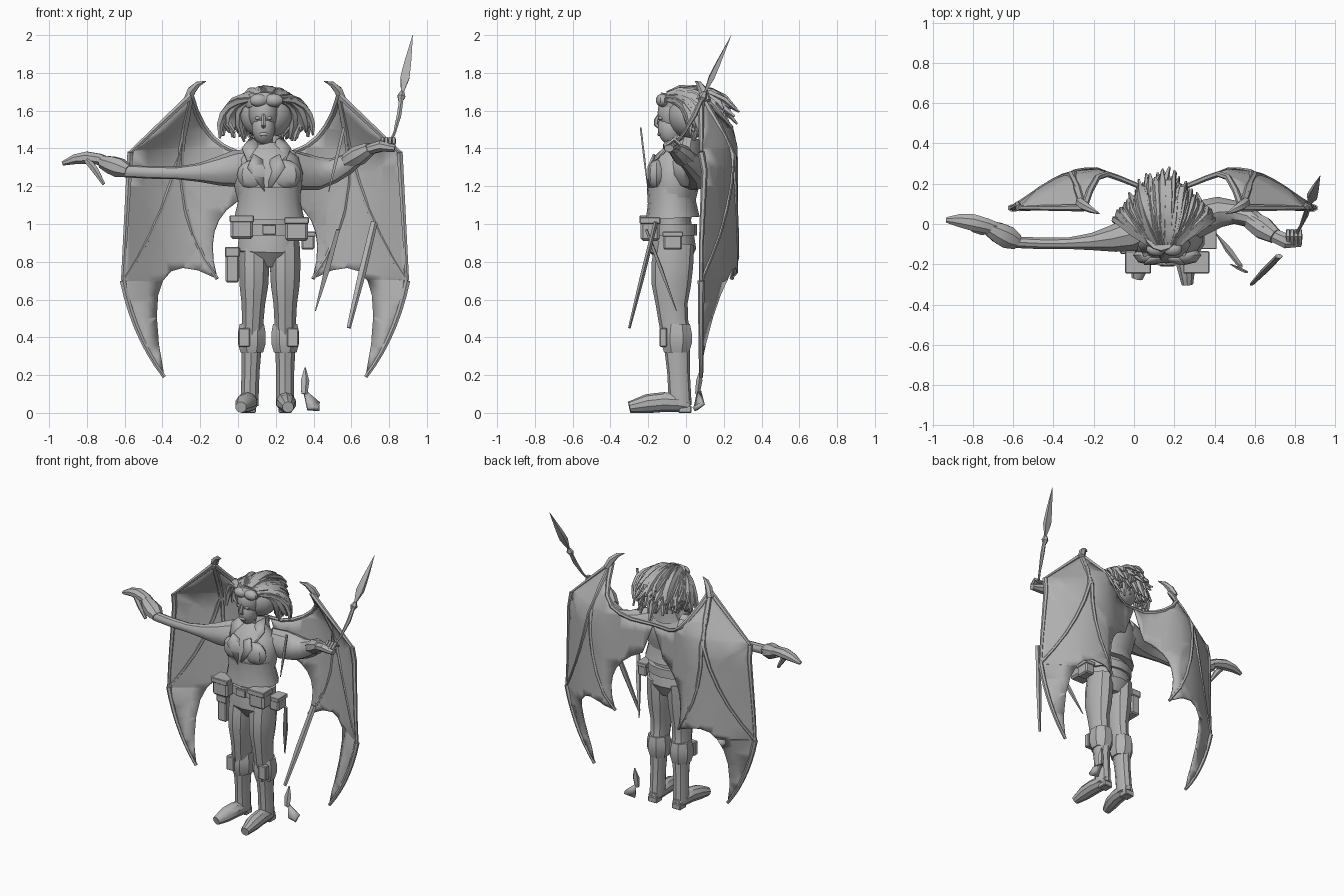
import bpy, bmesh, math, random
from mathutils import Vector

if "Cube" in bpy.data.objects:
    bpy.data.objects.remove(bpy.data.objects["Cube"])
random.seed(4)
BODY_X = .15            # the figure stands slightly off the origin
WING_X = .143           # mirror plane of the wings
UP, FORWARD, SIDEWAYS = Vector((0, 0, 1)), Vector((0, 1, 0)), Vector((1, 0, 0))
SIDES = (("right", -1), ("left", 1))
parts = []
shade = .45
grey = bpy.data.materials.new("plain grey")
grey.use_nodes = True
grey.diffuse_color = (shade, shade, shade, 1)
grey.node_tree.nodes["Principled BSDF"].inputs["Base Color"].default_value = grey.diffuse_color

def finish(name, bm, thickness=0):
    bmesh.ops.recalc_face_normals(bm, faces=bm.faces[:])
    mesh = bpy.data.meshes.new(name)
    bm.to_mesh(mesh)
    bm.free()
    mesh.materials.append(grey)
    obj = bpy.data.objects.new(name, mesh)
    bpy.context.collection.objects.link(obj)
    if thickness:
        modifier = obj.modifiers.new("thickness", "SOLIDIFY")
        modifier.thickness = thickness
        modifier.offset = 0
    parts.append(obj)

def curve(controls, count):
    """Sample a Bezier curve with any number of control points."""
    samples = []
    for i in range(count):
        points = [Vector(p) for p in controls]
        while len(points) > 1:
            points = [a.lerp(b, i / (count - 1)) for a, b in zip(points, points[1:])]
        samples.append(points[0])
    return samples

def skin(bm, centres, radii, depth=1, sides=10, ref=FORWARD):
    """Wrap elliptical rings around a path; depth scales the second radius."""
    loops = []
    for i, (centre, radius) in enumerate(zip(centres, radii)):
        ahead = centres[min(i + 1, len(centres) - 1)]
        tangent = (ahead - centres[max(i - 1, 0)]).normalized()
        across = ref.cross(tangent).normalized()
        other = tangent.cross(across) * depth
        angles = [math.tau * (k + .5) / sides for k in range(sides)]
        loops.append([bm.verts.new(centre + (across * math.cos(a) + other * math.sin(a)) * radius)
                      for a in angles])
    for low, high in zip(loops, loops[1:]):
        for k in range(sides):
            bm.faces.new((low[k - 1], low[k], high[k], high[k - 1]))
    bm.faces.new(loops[0])
    bm.faces.new(loops[-1])

def tube(name, controls, radii, *shape):
    bm = bmesh.new()
    skin(bm, curve(controls, len(radii)), radii, *shape)
    finish(name, bm)

def sheet(outline):
    bm = bmesh.new()
    bm.faces.new([bm.verts.new(p) for p in outline])
    bm.normal_update()
    bmesh.ops.triangulate(bm, faces=bm.faces[:])
    return bm

def place(bm, centre, size):
    for v in bm.verts:
        v.co = [c + s * p for c, s, p in zip(centre, size, v.co)]

def box(name, centre, size):
    bm = bmesh.new()
    bmesh.ops.create_cube(bm, size=1)
    place(bm, centre, size)
    bmesh.ops.bevel(bm, geom=bm.edges[:], offset=min(size) / 8, segments=1, affect="EDGES")
    finish(name, bm)

def ball(name, centre, size, detail=10):
    bm = bmesh.new()
    bmesh.ops.create_uvsphere(bm, u_segments=detail, v_segments=detail, radius=1)
    place(bm, centre, size)
    finish(name, bm)

# Torso, neck and head
tube("torso", [(.16, -.06, .78), (.17, -.1, 1.1), (BODY_X, -.03, 1.42)],
     [.1, .17, .16, .14, .16, .18, .19, .17, .08], .72, 14)
tube("jacket_hem", [(.165, -.07, 1.03), (.165, -.08, 1.2)], [.19, .17, .17], .75, 14)
tube("back_collar", [(BODY_X, -.01, 1.36), (BODY_X, .01, 1.46)], [.11, .09, .08], .8, 10)
face_x = BODY_X - .015
tube("neck", [(face_x, -.03, 1.36), (face_x, -.06, 1.5)], [.06, .05, .05])
ball("head", (face_x, -.05, 1.59), (.08, .1, .11), 14)
ball("jaw", (face_x, -.08, 1.51), (.062, .07, .09), 12)
tube("nose", [(face_x, -.14, 1.58), (face_x, -.18, 1.53), (face_x, -.14, 1.51)], [.01, .012, .012, .01], 1, 6)
ball("lips", (face_x, -.14, 1.475), (.025, .012, .01))
tube("headband", [(face_x, -.03, 1.61), (face_x, -.02, 1.68)], [.09, .1, .09], 1.25, 14)
for label, s in SIDES:
    x = lambda offset: BODY_X + s * offset
    ball(label + "_eye", (face_x + s * .03, -.132, 1.56), (.016, .015, .01))
    ball(label + "_goggle", (x(.04), -.125, 1.655), (.05, .035, .035))
    ball(label + "_bust", (.165 + s * .08, -.155, 1.26), (.09, .05, .08), 8)
    finish(label + "_collar", sheet([(x(.03), -.13, 1.36), (x(.1), -.16, 1.33), (x(.13), -.1, 1.4),
                                     (x(.08), -.01, 1.46), (x(.05), -.07, 1.44)]), .01)
    finish(label + "_lapel", sheet([(x(.01), -.2, 1.17), (x(.1), -.2, 1.3), (x(.07), -.17, 1.37),
                                    (x(.02), -.17, 1.34)]), .01)

# Hair: a cap under three layers of strands fanning from temple to temple
ball("hair_cap", (BODY_X, .02, 1.58), (.14, .12, .13), 14)
hair = bmesh.new()
strands = 45
for reach in (1, .8, .55):
    for i in range(strands):
        fan = 2 * i / (strands - 1) - 1
        middle = 1 - fan * fan
        drift = Vector(random.uniform(-1, 1) for _ in "xyz") * .03
        root = Vector((BODY_X + .08 * fan, -.1, 1.66 + .03 * middle))
        crown = Vector((BODY_X + .2 * fan * reach, .01, 1.66 + .08 * middle)) + drift / 2
        tip = Vector((BODY_X + .23 * fan * reach, .03 + .24 * middle * random.uniform(.6, 1),
                      1.46 + random.uniform(0, .17) * middle)) + drift
        bulge = (crown + tip) / 2 + Vector((.06 * fan, .06 * middle, .02)) - drift * 2
        width = random.uniform(.016, .028)
        skin(hair, curve([root, crown, bulge, tip], 6), [width * k for k in (.5, 1, 1, 1, .9, .3)],
             1, 5, Vector((.3, .8, .5)))
finish("hair_strands", hair)

# Legs and boots
for (label, s), foot, toe, reach in zip(SIDES, (.06, .25), (.015, .265), (-.27, -.3)):
    hip = .168 + s * .082
    knee = (hip + foot) / 2
    tube(label + "_trouser_leg", [(hip, -.06, .9), (hip, -.1, .6), (knee, -.05, .4)],
         [.08, .085, .08, .065, .06, .06], 1.3)
    tube(label + "_boot_cuff", [(knee, -.05, .32), (knee, -.05, .47)], [.065, .08, .08, .07], 1.1, 8)
    box(label + "_knee_pocket", (knee + s * .04, -.12, .4), (.06, .04, .1))
    tube(label + "_boot_shaft", [(knee, -.05, .4), (foot, -.03, .04)], [.06, .055, .05, .05, .05], 1.2)
    tube(label + "_boot_foot", [(foot, .02, .04), (foot, -.1, .08), (toe, reach, .03)],
         [.035, .05, .052, .05, .03], 1, 10, UP)
    box(label + "_heel", (foot, -.005, .02), (.07, .07, .04))

# Belt and flapped pouches
tube("belt", [(.165, -.07, .94), (.165, -.07, 1)], [.17, .17], .76, 14)
box("buckle", (.165, -.2, .97), (.07, .02, .05))
for name, centre, size in (("right_belt_pouch", (.02, -.19, .98), (.12, .1, .12)),
                           ("left_belt_pouch", (.31, -.19, .97), (.12, .1, .12)),
                           ("right_hip_pouch", (-.03, -.08, .78), (.07, .13, .18)),
                           ("left_hip_pouch", (.37, -.07, .91), (.07, .1, .09))):
    box(name, centre, size)
    flap = Vector(size) + Vector((.01, .01, -.7 * size[-1]))
    box(name + "_flap", Vector(centre) + UP * size[-1] * .4, flap)

# Outstretched right arm
tube("right_sleeve", [(.07, -.02, 1.31), (-.15, -.12, 1.25), (-.6, -.09, 1.28)],
     [.08, .09, .07, .045, .03, .03, .03], 1.1, 10, UP)
tube("right_glove_cuff", [(-.58, -.09, 1.28), (-.72, -.02, 1.33)], [.04, .06, .055, .04], .9, 8, UP)
tube("right_hand", [(-.67, -.03, 1.32), (-.8, .02, 1.38), (-.93, .02, 1.32)],
     [.035, .04, .045, .035, .015], .8, 8, UP)
tube("right_thumb", [(-.8, -.02, 1.34), (-.76, -.04, 1.3), (-.71, -.04, 1.21)], [.02, .02, .01], 1, 6)

# Raised left arm
tube("left_sleeve", [(.26, -.02, 1.31), (.47, .15, 1.2), (.66, -.03, 1.38)],
     [.08, .09, .08, .06, .05, .04], 1.1, 10, UP)
tube("left_glove_cuff", [(.58, .02, 1.33), (.7, -.06, 1.4)], [.05, .06, .04], .9, 8, UP)
tube("left_hand", [(.68, -.05, 1.39), (.76, -.1, 1.43), (.83, -.09, 1.4)], [.035, .04, .025], .8, 8, UP)
for i in range(4):
    x = .765 + .02 * i
    tube(f"left_finger_{i}", [(x, -.1, 1.42), (x, -.06, 1.48), (x, -.03, 1.42)], [.01, .012, .01], 1, 5, SIDEWAYS)

# Broken spear
neck, point, grip = (.87, .1, 1.7), (.925, .24, 2), (.8, -.06, 1.42)
tube("spear_blade", [neck, point], [.01, .034, .026, .014, .001], .6, 4)
tube("spear_collar", [(.86, .08, 1.65), neck], [.012, .024, .012], 1, 6)
tube("spear_upper_shaft", [grip, (.85, .02, 1.5), neck], [.008, .008, .014, .012], 1, 6)
tube("spear_lower_shaft", [(.72, -.16, 1.01), (.585, -.3, .45)], [.02, .022, .012], .6, 5)

# Sword, loose strap and scabbard tip
tube("sword", [(.53, -.21, .97), (.41, -.05, .54)], [.014, .02, .004], .6, 4)
tube("loose_strap", [(.56, -.24, 1.51), (.48, -.2, 1.17)], [.01, .012, .003], .6, 4)
tube("scabbard_tip", [(.355, .08, .24), (.35, .06, .1)], [.004, .025, .018], .7, 5)
finish("scabbard_end", sheet([(.35, .07, .12), (.43, .09, .05), (.43, .04, .02), (.37, .05, .02)]), .025)

# Bat wings: a bulging membrane with scalloped edges, bones and a claw
apex, elbow, low, tip = (-.25, 1.68), (-.57, 1.38), (-.61, .7), (-.39, .19)
cusp, root, shoulder = (-.11, .71), (WING_X, 1.17), (WING_X, 1.37)
LEADING = [low, (-.55, .4), tip]
ARM = [shoulder, (-.16, 1.34), apex]
OUTLINE = [apex, elbow]
for edge in (LEADING, [tip, (-.55, .95), cusp], [cusp, (-.22, 1.1), root], ARM):
    OUTLINE += curve(edge, 9)[:-1]
BONES = {"upper_bone": [apex, elbow], "outer_bone": [elbow, low], "lower_bone": LEADING, "arm_bone": ARM[::-1],
         "inner_rib": [apex, (-.4, 1.1), cusp], "outer_rib": [apex, (-.33, 1.1), low]}

def wing_point(x, z, s):
    """Lift a point of the flat wing onto its bulge and flip it to its side."""
    edge = max(-.6, -.6 + .45 * (.7 - z), -.6 + 1.1 * (z - 1.35))
    bulge = math.sin(min(max(x - edge, 0) / .4, 1) * math.pi / 2)
    y = .08 + .19 * bulge - .4 * min(max(x + .18, 0), .25)
    return Vector((WING_X - s * (x - WING_X), y, z))

for label, s in SIDES:
    bm = sheet([(x, 0, z) for x, z in OUTLINE])
    for axis, start, count in ((SIDEWAYS, -.58, 8), (UP, .3, 14)):
        for k in range(count):
            bmesh.ops.bisect_plane(bm, geom=bm.verts[:] + bm.edges[:] + bm.faces[:],
                                   plane_co=axis * (start + k / 10), plane_no=axis)
    for v in bm.verts:
        v.co = wing_point(v.co.x, v.co.z, s)
    finish(label + "_wing_membrane", bm, .01)
    for bone, path in BONES.items():
        bm = bmesh.new()
        skin(bm, [wing_point(x, z, s) for x, z in curve(path, 8)], [.018 - .001 * i for i in range(8)], 1, 6)
        finish(f"{label}_wing_{bone}", bm)
    claw = [(-.27, .11, 1.65), (-.24, .08, 1.75), (-.17, .05, 1.755)]
    tube(label + "_wing_claw", [(WING_X - s * (x - WING_X), y, z) for x, y, z in claw],
         [.024, .025, .016, .002], 1, 6)

# Smooth shading with crisp folds
bpy.ops.object.select_all(action="DESELECT")
for obj in parts:
    obj.select_set(True)
bpy.context.view_layer.objects.active = parts[0]
bpy.ops.object.shade_smooth_by_angle(angle=math.radians(35))
